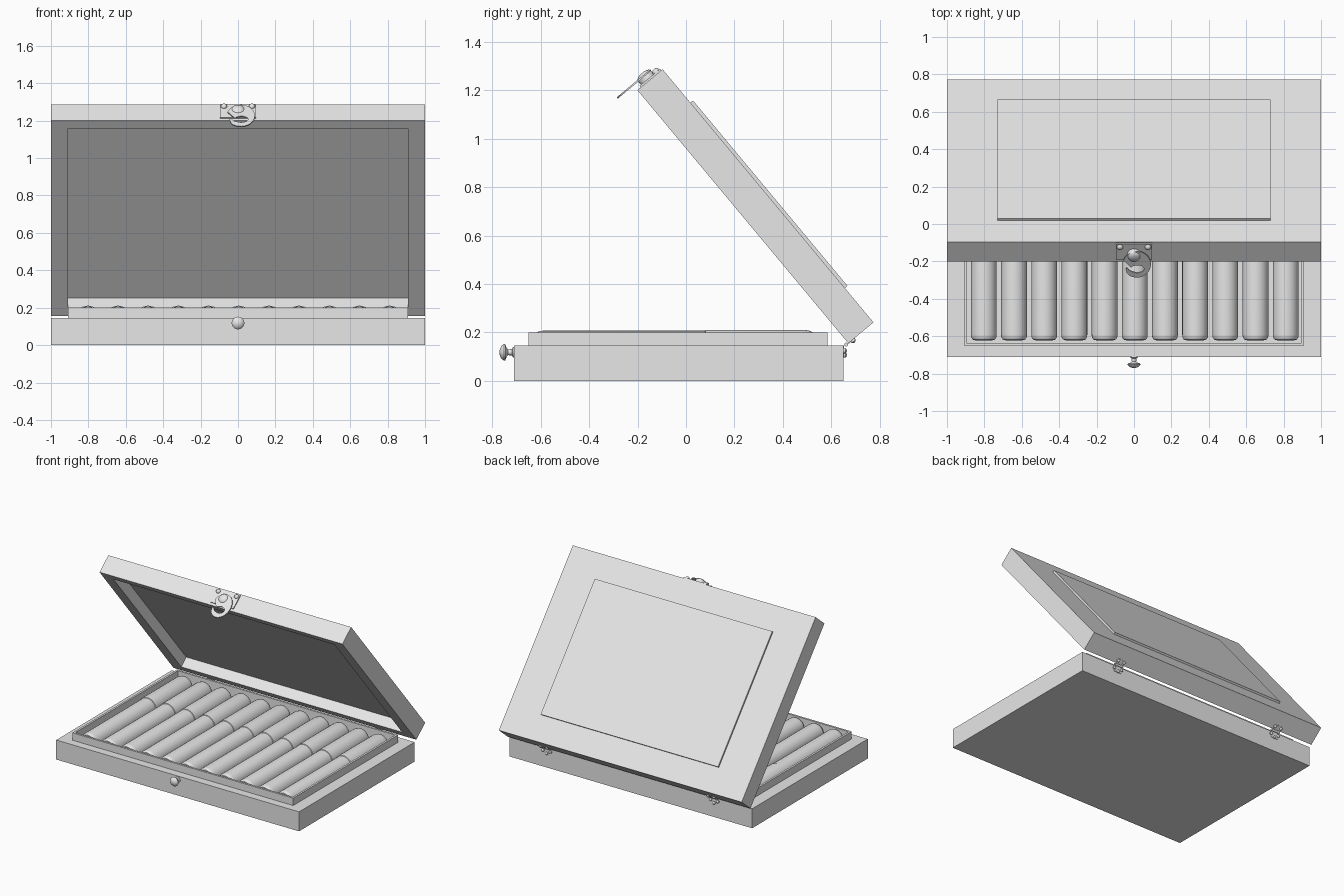
import bpy, bmesh, math
from mathutils import Matrix, Vector

if "Cube" in bpy.data.objects:
    bpy.data.objects.remove(bpy.data.objects["Cube"])

mat = bpy.data.materials.new("plain grey")
mat.diffuse_color = (0.8, 0.8, 0.8, 1)
mat.use_nodes = True
mat.node_tree.nodes["Principled BSDF"].inputs["Base Color"].default_value = mat.diffuse_color

# Lid frame: origin at the hinge edge, -y runs towards the lid front, z to its outside
LID = Matrix.Translation((0, 0.67, 0.155)) @ Matrix.Rotation(math.radians(-50.2), 4, 'X')
WORLD = Matrix.Identity(4)


def finish(name, bm, frame=WORLD, smooth=False):
    bmesh.ops.recalc_face_normals(bm, faces=bm.faces)
    me = bpy.data.meshes.new(name)
    bm.to_mesh(me)
    bm.free()
    me.materials.append(mat)
    if smooth:
        me.shade_smooth()
        me.set_sharp_from_angle(angle=math.radians(40))
    ob = bpy.data.objects.new(name, me)
    ob.matrix_world = frame
    bpy.context.collection.objects.link(ob)
    return ob


def box(name, x0, x1, y0, y1, z0, z1, frame=WORLD):
    bm = bmesh.new()
    m = Matrix.Translation(((x0 + x1) / 2, (y0 + y1) / 2, (z0 + z1) / 2))
    bmesh.ops.create_cube(bm, size=1, matrix=m @ Matrix.Diagonal((x1 - x0, y1 - y0, z1 - z0, 1)))
    return finish(name, bm, frame)


def tray(name, outer, inner, z_back, z_rim, z_floor, frame=WORLD):
    """Hollow box: rectangular rings joined from the back to the recess floor."""
    bm = bmesh.new()

    def ring(r, z):
        x, y0, y1 = r
        return [bm.verts.new(p) for p in ((-x, y0, z), (x, y0, z), (x, y1, z), (-x, y1, z))]
    rings = [ring(outer, z_back), ring(outer, z_rim), ring(inner, z_rim), ring(inner, z_floor)]
    for a, b in zip(rings, rings[1:]):
        for i in range(4):
            j = (i + 1) % 4
            bm.faces.new((a[i], a[j], b[j], b[i]))
    bm.faces.new(rings[0])
    bm.faces.new(rings[-1])
    return finish(name, bm, frame)


def lathe(name, centre, profile, segs=24, frame=WORLD, axis='Y'):
    """Turn (radius, distance) pairs around an axis through centre."""
    bm = bmesh.new()
    rings = []
    for r, d in profile:
        ring = []
        for i in range(segs):
            a = math.tau * i / segs
            c, s = r * math.cos(a), r * math.sin(a)
            off = Vector((c, d, s)) if axis == 'Y' else Vector((d, c, s))
            ring.append(bm.verts.new(Vector(centre) + off))
        rings.append(ring)
    for a, b in zip(rings, rings[1:]):
        for i in range(segs):
            j = (i + 1) % segs
            bm.faces.new((a[i], a[j], b[j], b[i]))
    bm.faces.new(rings[0])
    bm.faces.new(rings[-1])
    return finish(name, bm, frame, True)


# Base box and the thin liner standing in it
tray("base_box", (1.0, -0.71, 0.65), (0.90, -0.64, 0.575), 0.0, 0.145, 0.06)
tray("liner", (0.91, -0.65, 0.585), (0.895, -0.635, 0.57), 0.062, 0.2, 0.066)

# Lid with recess inside and raised panel outside
tray("lid", (1.0, -1.36, 0.0), (0.91, -1.305, -0.06), 0.135, 0.0, 0.078, LID)
box("lid_panel", -0.73, 0.73, -1.18, -0.184, 0.13, 0.149, LID)

# Row of rolled cigars
cigar = [(0.045, -0.622), (0.06, -0.618), (0.068, -0.605), (0.069, -0.59), (0.069, 0.079),
         (0.073, 0.081), (0.073, 0.49), (0.068, 0.515), (0.055, 0.53), (0.035, 0.54),
         (0.01, 0.545)]
for i in range(11):
    lathe(f"cigar_{i + 1}", (-0.803 + 0.1614 * i, 0, 0.138), cigar, 28)

# Knob on the base front
lathe("front_knob", (0, -0.71, 0.118), [(0.022, 0.002), (0.022, -0.004), (0.013, -0.008),
      (0.012, -0.024), (0.018, -0.03), (0.033, -0.036), (0.034, -0.042), (0.026, -0.052),
      (0.014, -0.058), (0.004, -0.06)])

# Clasp on the lid front: plate, screws, pivot and curled hook
FRONT = -1.36
screw = [(0.016, 0.002), (0.016, -0.006), (0.011, -0.012), (0.003, -0.015)]
box("clasp_plate", -0.095, 0.095, FRONT - 0.008, FRONT + 0.001, 0.018, 0.128, LID)
for s in (-1, 1):
    lathe("clasp_screw", (0.075 * s, FRONT - 0.008, 0.108), screw, 16, LID)
lathe("clasp_pivot", (0.0, FRONT - 0.006, 0.06),
      [(0.035, 0), (0.035, -0.022), (0.03, -0.03), (0.012, -0.036)], 20, LID)

bm = bmesh.new()
strip = []
N = 36
for i in range(N + 1):
    t = i / N
    a = math.radians(160 - 330 * t)
    c, s = math.cos(a), math.sin(a)
    k = min(1, (1 - t) * 6 + 0.25)          # taper the tip
    outer = Vector((0.015 + 0.075 * c, 0, 0.005 + 0.09 * s))
    inner = Vector((0.018 + 0.036 * c, 0, -0.026 + 0.026 * s))
    mid = (outer + inner) / 2
    strip.append([bm.verts.new(mid + (p - mid) * k + Vector((0, y, 0)))
                  for p, y in ((outer, FRONT - 0.032), (inner, FRONT - 0.032),
                               (inner, FRONT - 0.025), (outer, FRONT - 0.025))])
for a, b in zip(strip, strip[1:]):
    for i in range(4):
        j = (i + 1) % 4
        bm.faces.new((a[i], a[j], b[j], b[i]))
bm.faces.new(strip[0])
bm.faces.new(strip[-1])
finish("clasp_hook", bm, LID, True)

# Two hinges: barrel, a leaf on each half, and round-headed screws
stud = [(0.011, -0.002), (0.011, 0.008), (0.007, 0.012), (0.002, 0.014)]
for x in (-0.69, 0.69):
    box("hinge_base_leaf", x - 0.03, x + 0.03, 0.649, 0.653, 0.10, 0.146)
    box("hinge_lid_leaf", x - 0.03, x + 0.03, -0.001, 0.003, 0.0, 0.035, LID)
    lathe("hinge_barrel", (x, 0.661, 0.15), [(0.008, -0.035), (0.008, 0.035)], 12, WORLD, 'X')
    for dx, z in ((-0.03, 0.125), (0, 0.107), (0.03, 0.125)):
        lathe("hinge_base_screw", (x + dx, 0.65, z), stud, 12)
    for dx in (-0.025, 0.025):
        lathe("hinge_lid_screw", (x + dx, 0.0, 0.022), stud, 12, LID)
